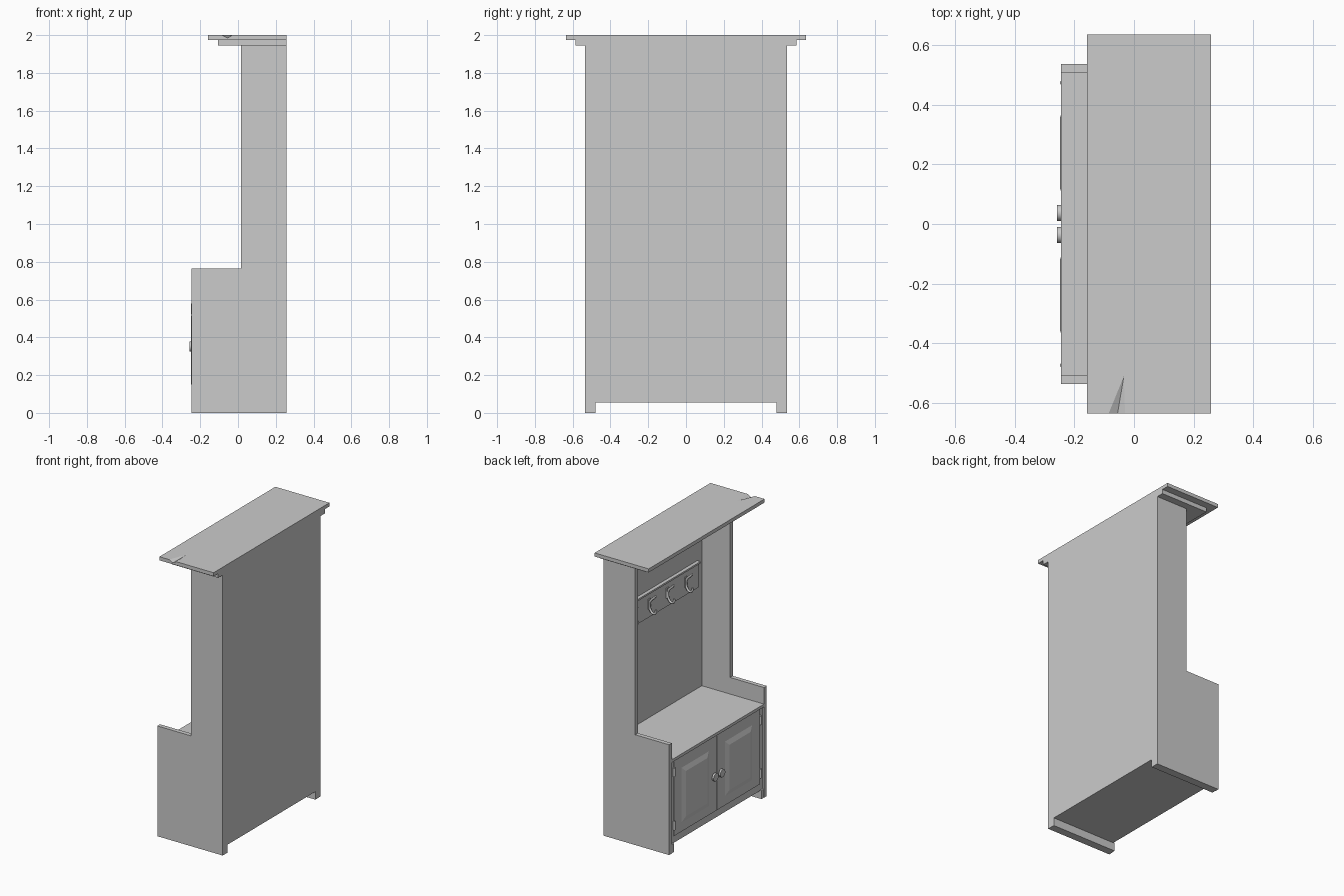
import bpy, bmesh, math
from mathutils import Matrix, Vector

cube = bpy.data.objects.get("Cube")
if cube:
    bpy.data.objects.remove(cube, do_unlink=True)

grey = bpy.data.materials.new("plain grey")
grey.use_nodes = True
grey.diffuse_color = (0.6, 0.6, 0.6, 1)
grey.node_tree.nodes["Principled BSDF"].inputs["Base Color"].default_value = (0.6, 0.6, 0.6, 1)

BACK, FRONT, HALF = 0.257, -0.245, 0.535


def finish(name, bm, smooth=False):
    bmesh.ops.recalc_face_normals(bm, faces=bm.faces[:])
    mesh = bpy.data.meshes.new(name)
    bm.to_mesh(mesh)
    bm.free()
    mesh.materials.append(grey)
    ob = bpy.data.objects.new(name, mesh)
    bpy.context.collection.objects.link(ob)
    if smooth:
        bpy.ops.object.select_all(action='DESELECT')
        ob.select_set(True)
        bpy.context.view_layer.objects.active = ob
        bpy.ops.object.shade_smooth_by_angle(angle=math.radians(40))
    return ob


def box(name, x, y, z):
    bm = bmesh.new()
    size = [b - a for a, b in (x, y, z)]
    mid = [(a + b) / 2 for a, b in (x, y, z)]
    bmesh.ops.create_cube(bm, size=1, matrix=Matrix.Translation(mid) @ Matrix.Diagonal((*size, 1)))
    return finish(name, bm)


def span(a, b, side):
    return sorted((a * side, b * side))


def prism(name, outline, y):
    """Extrude an x-z outline along y."""
    bm = bmesh.new()
    face = bm.faces.new([bm.verts.new((px, y[0], pz)) for px, pz in outline])
    new = bmesh.ops.extrude_face_region(bm, geom=[face])["geom"]
    bmesh.ops.translate(bm, vec=(0, y[1] - y[0], 0),
                        verts=[v for v in new if isinstance(v, bmesh.types.BMVert)])
    return finish(name, bm)


def cylinder(name, radius, length, centre, axis):
    bm = bmesh.new()
    turn = Vector((0, 0, 1)).rotation_difference(Vector(axis)).to_matrix().to_4x4()
    bmesh.ops.create_cone(bm, cap_ends=True, segments=32, radius1=radius, radius2=radius,
                          depth=length, matrix=Matrix.Translation(centre) @ turn)
    return finish(name, bm, True)


# Stepped side panels, feet and door furniture, mirrored left to right
side_outline = [(FRONT, 0), (BACK, 0), (BACK, 1.945), (0.015, 1.945), (0.015, 0.765), (FRONT, 0.765)]
for side, tag in ((1, "left"), (-1, "right")):
    prism(f"{tag}_side_panel", side_outline, span(0.505, HALF, side))
    box(f"{tag}_foot", (FRONT + 0.002, BACK), span(0.48, 0.51, side), (0, 0.06))
    box(f"{tag}_door", (-0.237, -0.22), span(0.003, 0.47, side), (0.105, 0.625))

    # Raised door panel with sloping edges
    bm = bmesh.new()
    loops = []
    for px, inset in ((-0.234, 0), (-0.236, 0), (-0.248, 0.035)):
        y0, y1, z0, z1 = 0.085 + inset, 0.39 - inset, 0.165 + inset, 0.55 - inset
        loops.append([bm.verts.new((px, py * side, pz))
                      for py, pz in ((y0, z0), (y1, z0), (y1, z1), (y0, z1))])
    for low, high in zip(loops, loops[1:]):
        for i in range(4):
            j = (i + 1) % 4
            bm.faces.new((low[i], low[j], high[j], high[i]))
    bm.faces.new(loops[0])
    bm.faces.new(loops[-1])
    finish(f"{tag}_raised_panel", bm)

    cylinder(f"{tag}_knob_stem", 0.012, 0.02, (-0.24, 0.037 * side, 0.352), (1, 0, 0))
    cylinder(f"{tag}_knob", 0.027, 0.013, (-0.2505, 0.037 * side, 0.352), (1, 0, 0))
    for level, z in (("lower", 0.18), ("upper", 0.55)):
        cylinder(f"{tag}_{level}_hinge", 0.008, 0.06, (-0.24, 0.473 * side, z), (0, 0, 1))

# Cabinet body, seat and back
box("cabinet_body", (-0.232, BACK), (-0.505, 0.505), (0.055, 0.63))
box("seat", (FRONT, BACK), (-0.505, 0.505), (0.63, 0.65))
box("back_panel", (0.232, BACK), (-0.505, 0.505), (0.65, 1.945))

# Coat rail with a small ledge
box("coat_rail", (0.215, 0.235), (-0.45, 0.45), (1.36, 1.525))
box("coat_rail_ledge", (0.207, 0.235), (-0.455, 0.455), (1.525, 1.537))

# Coat hooks swept along a curve
hook_path = [(0.163, 1.52), (0.175, 1.505), (0.2, 1.48), (0.21, 1.45),
             (0.2, 1.41), (0.18, 1.395), (0.163, 1.405), (0.16, 1.425)]
for n in range(4):
    y = -0.3 + 0.2 * n
    curve = bpy.data.curves.new("hook_path", 'CURVE')
    curve.dimensions = '3D'
    curve.bevel_depth = 0.008
    curve.bevel_resolution = 2
    curve.use_fill_caps = True
    curve.resolution_u = 4
    spline = curve.splines.new('BEZIER')
    spline.bezier_points.add(len(hook_path) - 1)
    for point, (px, pz) in zip(spline.bezier_points, hook_path):
        point.co = (px, y, pz)
        point.handle_left_type = point.handle_right_type = 'AUTO'
    curve.materials.append(grey)
    hook = bpy.data.objects.new(f"coat_hook_{n + 1}", curve)
    bpy.context.collection.objects.link(hook)
    box(f"coat_hook_plate_{n + 1}", (0.209, 0.216), (y - 0.012, y + 0.012), (1.42, 1.49))

# Stepped cornice
box("cornice_step", (-0.105, BACK), (-0.585, 0.585), (1.945, 1.975))
top = box("cornice_top", (-0.158, BACK), (-0.635, 0.635), (1.975, 2))

# Small tapering dent in the top edge
bm = bmesh.new()
tip = Vector((-0.034, -0.51, 2))
rim = [Vector(p) for p in ((-0.085, -0.635, 2), (-0.055, -0.635, 1.985), (-0.03, -0.635, 2))]
ends = [tip + (p - tip) * 1.2 for p in rim]
lift = Vector((0, 0, 0.02))
for p in [tip, *ends, tip + lift, ends[0] + lift, ends[2] + lift]:
    bm.verts.new(p)
bmesh.ops.convex_hull(bm, input=bm.verts[:])
cutter = finish("dent_cutter", bm)
cutter.hide_render = True
cutter.hide_viewport = True
cut = top.modifiers.new("dent", 'BOOLEAN')
cut.operation = 'DIFFERENCE'
cut.solver = 'EXACT'
cut.object = cutter
